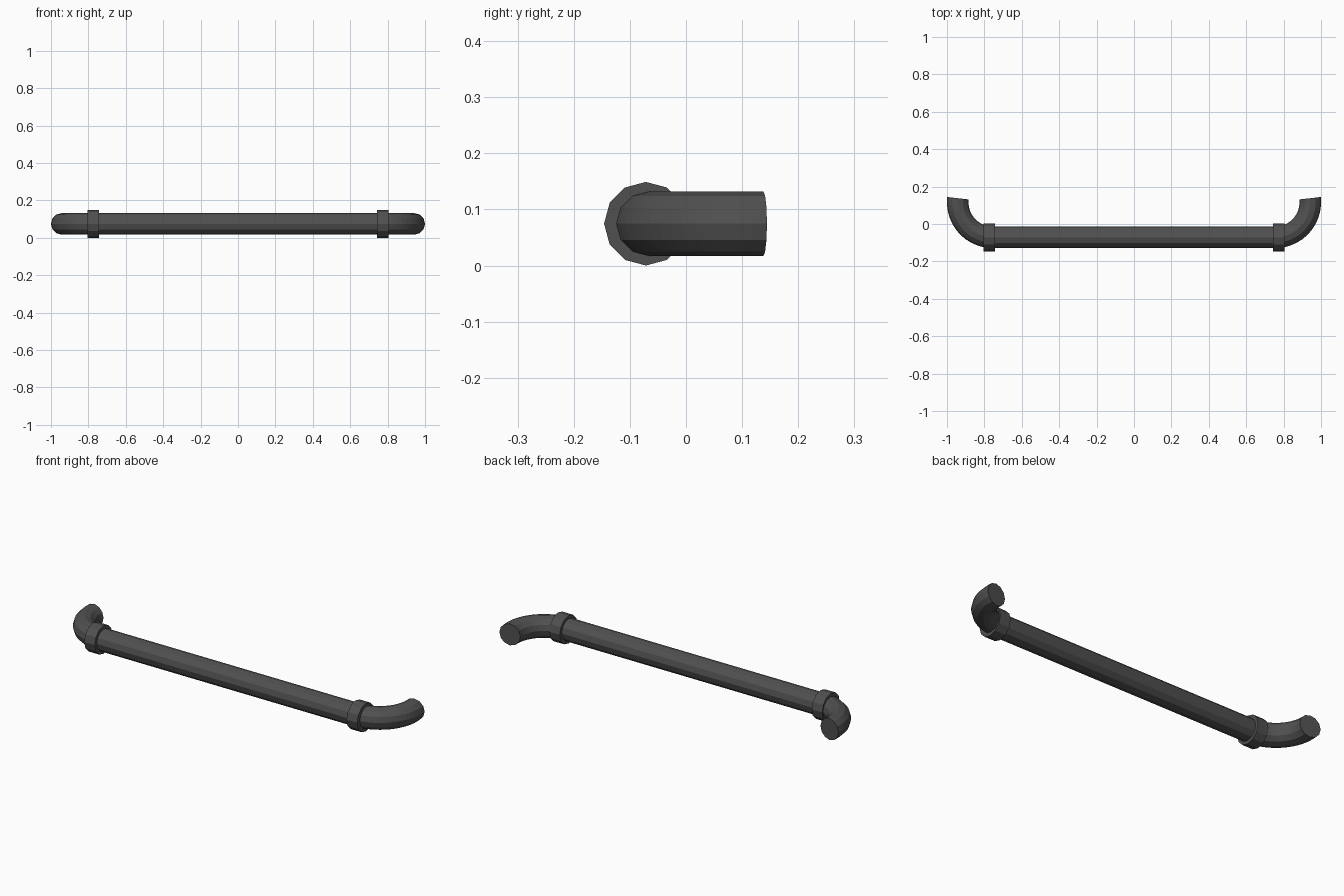
import bpy, bmesh, math
from mathutils import Vector

if "Cube" in bpy.data.objects:
    bpy.data.objects.remove(bpy.data.objects["Cube"])

SIDES = 12
PIPE_R, COLLAR_R = 0.0575, 0.0745
YC, ZC = -0.0715, 0.0745          # axis of the straight pipe
BEND_R, BEND_X = 0.188, 0.7545    # elbow radius and where it starts
SWEEP = math.radians(96.5)
STEPS = 16

metal = bpy.data.materials.new("dark grey metal")
metal.diffuse_color = (0.08, 0.08, 0.08, 1)
metal.use_nodes = True
metal.node_tree.nodes["Principled BSDF"].inputs["Base Color"].default_value = metal.diffuse_color


def sweep(name, path, radius):
    """Sweep a 12-sided section along (point, tangent) pairs lying flat in xy."""
    bm = bmesh.new()
    rings = []
    for p, t in path:
        side = Vector((t.y, -t.x, 0))
        rings.append([bm.verts.new(p + radius * (
            side * math.cos(2 * math.pi * i / SIDES)
            + Vector((0, 0, math.sin(2 * math.pi * i / SIDES))))) for i in range(SIDES)])
    for a, b in zip(rings, rings[1:]):
        for i in range(SIDES):
            j = (i + 1) % SIDES
            bm.faces.new((a[i], a[j], b[j], b[i]))
    bm.faces.new(rings[0])
    bm.faces.new(rings[-1])
    bmesh.ops.recalc_face_normals(bm, faces=bm.faces)
    mesh = bpy.data.meshes.new(name)
    bm.to_mesh(mesh)
    bm.free()
    mesh.materials.append(metal)
    obj = bpy.data.objects.new(name, mesh)
    bpy.context.collection.objects.link(obj)
    return obj


# handrail: straight pipe with an elbow curling back at each end
right = []
for k in range(STEPS + 1):
    a = SWEEP * k / STEPS
    right.append((Vector((BEND_X + BEND_R * math.sin(a),
                          YC + BEND_R * (1 - math.cos(a)), ZC)),
                  Vector((math.cos(a), math.sin(a), 0))))
left = [(Vector((-p.x, p.y, p.z)), Vector((t.x, -t.y, 0))) for p, t in reversed(right)]
sweep("rail_pipe", left + right, PIPE_R)

# collars over the joints
for s, name in ((-1, "left_collar"), (1, "right_collar")):
    sweep(name, [(Vector((s * 0.773 + d, YC, ZC)), Vector((1, 0, 0)))
                 for d in (-0.031, 0.031)], COLLAR_R)
